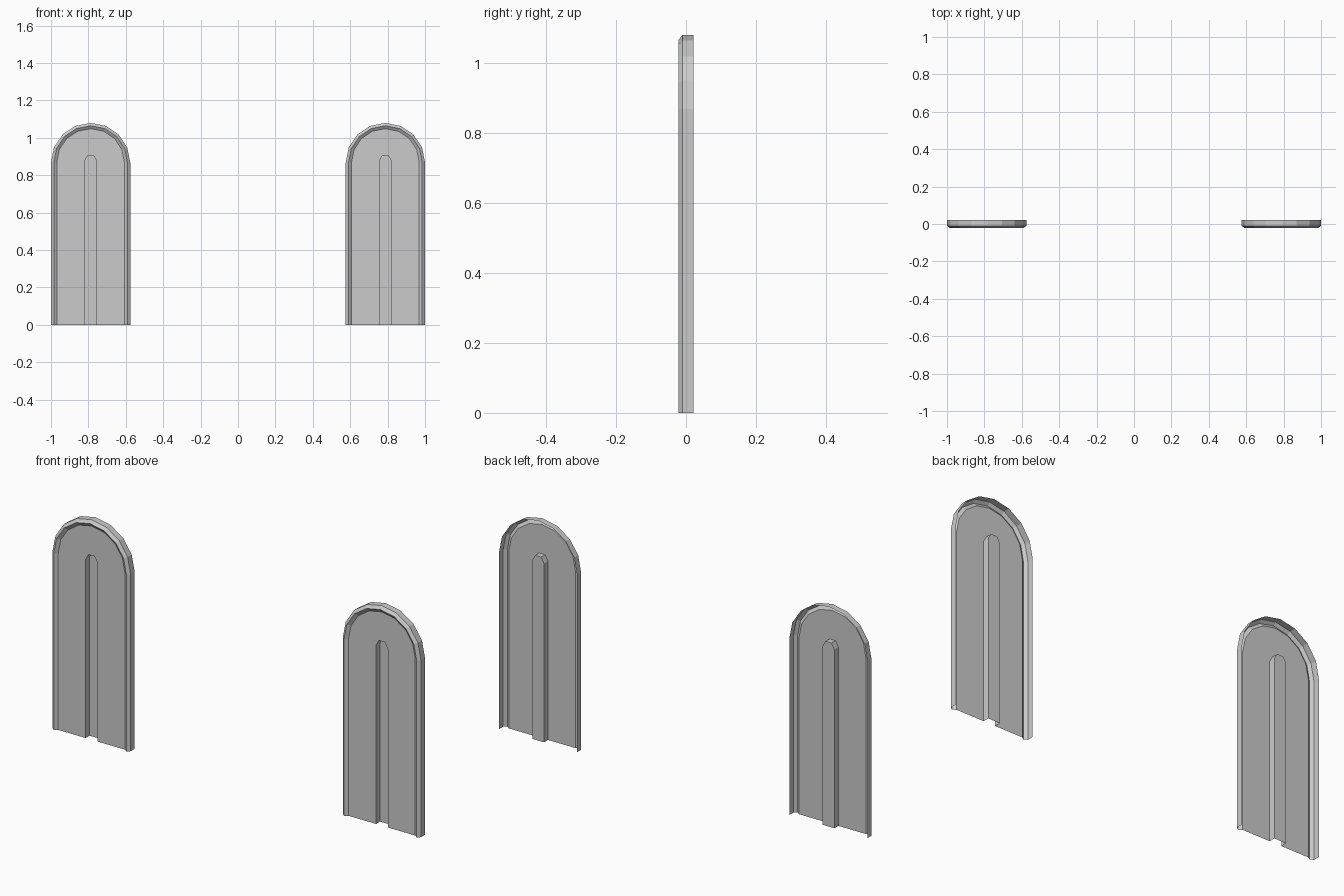
import bpy, bmesh, math

if "Cube" in bpy.data.objects:
    bpy.data.objects.remove(bpy.data.objects["Cube"])

CX = 0.788                 # distance of each panel from the centre line
HALF, SPRING = 0.212, 0.868  # panel half width, height where the arch starts


def arch(radius, spring, y, segments):
    """Outline from right foot, over the arch, to left foot."""
    pts = [(radius, y, 0)]
    for i in range(segments + 1):
        a = math.pi * i / segments
        pts.append((radius * math.cos(a), y, spring + radius * math.sin(a)))
    pts.append((-radius, y, 0))
    return [(x + CX, yy, z) for x, yy, z in pts]


def bridge(bm, a, b):
    for i in range(len(a) - 1):
        bm.faces.new((a[i], a[i + 1], b[i + 1], b[i]))


bm = bmesh.new()


def add(pts):
    return [bm.verts.new(p) for p in pts]


# Raised rim: outer wall, outer chamfer, inner slope (inset, y)
rim = [(0, 0.0215), (0, -0.010), (0.015, -0.0215), (0.031, -0.010)]
rings = [add(arch(HALF - inset, SPRING, y, 8)) for inset, y in rim]
for a, b in zip(rings, rings[1:]):
    bridge(bm, a, b)

# Central groove: side walls and floor
groove_lip = add(arch(0.032, 0.877, -0.010, 3))
groove_floor = add(arch(0.032, 0.877, 0.0205, 3))
bridge(bm, groove_lip, groove_floor)
bm.faces.new(groove_floor)

# Flat sheet between rim and groove
bm.faces.new(rings[-1] + groove_lip[::-1])
bmesh.ops.recalc_face_normals(bm, faces=bm.faces)
bm.normal_update()
sheet = max(bm.faces, key=lambda f: f.calc_area())
if sheet.normal.y > 0:
    bmesh.ops.reverse_faces(bm, faces=bm.faces)

mesh = bpy.data.meshes.new("arched_panels")
bm.to_mesh(mesh)
bm.free()
panels = bpy.data.objects.new("arched_panels", mesh)
bpy.context.collection.objects.link(panels)

# Matching panel on the other side
panels.modifiers.new("mirror", 'MIRROR').use_axis = (True, False, False)
